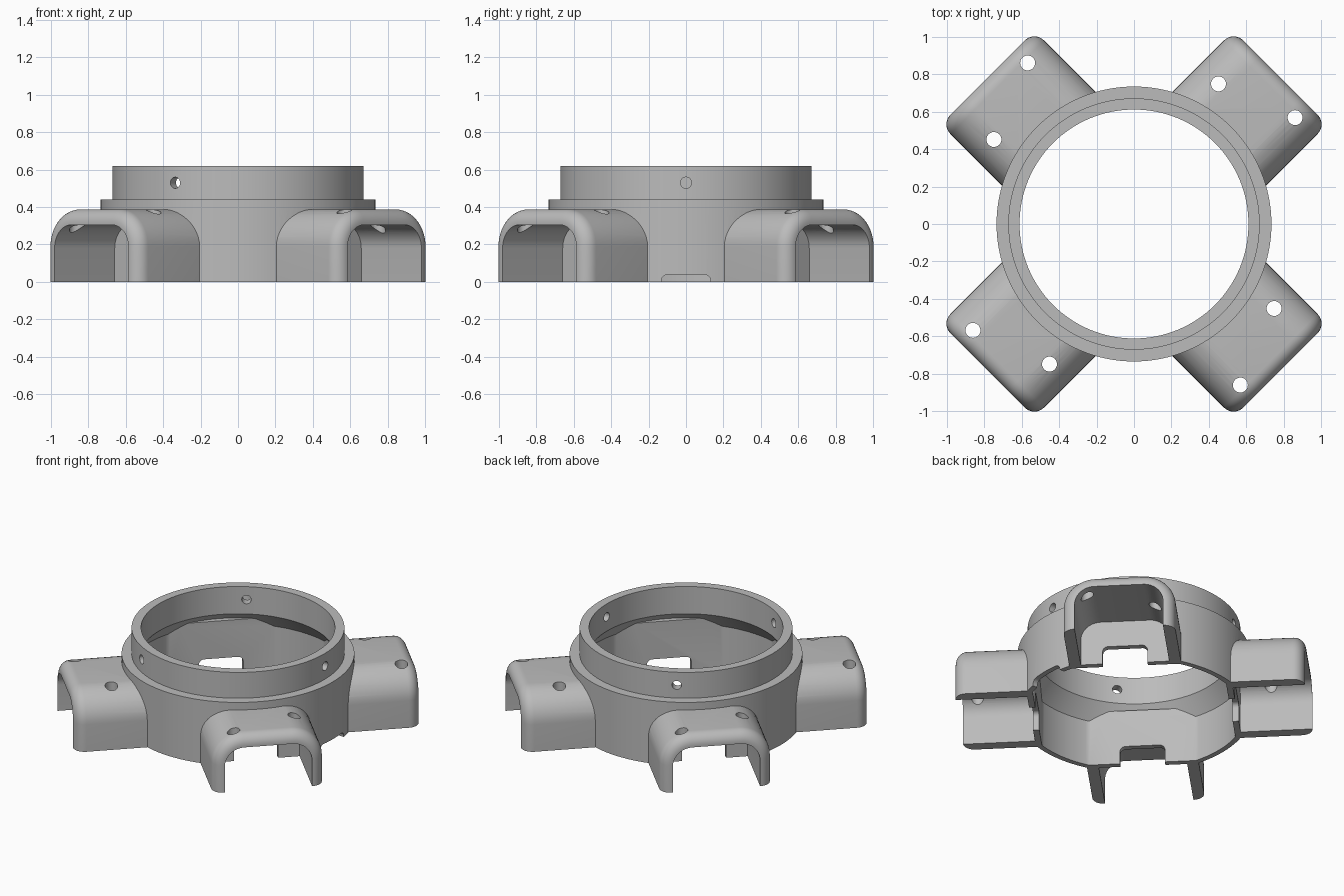
import bpy, bmesh
from math import sin, cos, pi, radians
from mathutils import Matrix

cube = bpy.data.objects.get("Cube")
if cube:
    bpy.data.objects.remove(cube, do_unlink=True)

ARM_ANGLES = [45, 135, 225, 315]


def loft(name, rings, angle=0):
    """Solid skinned through rings of equal point count, turned about z."""
    bm = bmesh.new()
    loops = [[bm.verts.new(p) for p in ring] for ring in rings]
    n = len(loops[0])
    for a, b in zip(loops, loops[1:]):
        for i in range(n):
            j = (i + 1) % n
            bm.faces.new((a[i], a[j], b[j], b[i]))
    bm.faces.new(loops[0])
    bm.faces.new(loops[-1])
    bmesh.ops.recalc_face_normals(bm, faces=bm.faces)
    bm.transform(Matrix.Rotation(radians(angle), 4, 'Z'))
    mesh = bpy.data.meshes.new(name)
    bm.to_mesh(mesh)
    bm.free()
    obj = bpy.data.objects.new(name, mesh)
    bpy.context.collection.objects.link(obj)
    return obj


def circle(r, n):
    return [(r * cos(2 * pi * i / n), r * sin(2 * pi * i / n)) for i in range(n)]


def lathe(name, profile, n=128):
    return loft(name, [[(x, y, z) for x, y in circle(r, n)] for r, z in profile])


def arch(d, w, h, r, bottom=0.0, n=12):
    """Round-shouldered doorway section at distance d from the axis."""
    arc = [(w - r + r * cos(t), h - r + r * sin(t))
           for t in [pi / 2 * i / n for i in range(n + 1)]]
    half = [(w, bottom)] + arc
    return [(d, y, z) for y, z in half + [(-y, z) for y, z in reversed(half)]]


def combine(target, tool, operation):
    mod = target.modifiers.new("cut", 'BOOLEAN')
    mod.operation, mod.solver, mod.object = operation, 'EXACT', tool
    with bpy.context.temp_override(object=target, active_object=target):
        bpy.ops.object.modifier_apply(modifier=mod.name)
    bpy.data.objects.remove(tool, do_unlink=True)


# Stepped ring body
hub = lathe("ring_hub", [(0.735, 0), (0.735, 0.44), (0.672, 0.44), (0.672, 0.62)])

# Four hooded arms with rounded outer rims
W, H, R, FILLET, END = 0.354, 0.388, 0.2, 0.073, 1.107
for a in ARM_ANGLES:
    sections = [arch(0.6, W, H, R)]
    for i in range(9):
        t = pi / 2 * i / 8
        inset = FILLET * (1 - cos(t))
        sections.append(arch(END - FILLET + FILLET * sin(t),
                             W - inset, H - inset, R - inset))
    combine(hub, loft("arm", sections, a), 'UNION')

# Ring bore, flattened where it backs each arm
bore = lathe("bore", [(0.7, -0.1), (0.7, 0.32), (0.612, 0.43), (0.612, 0.8)])
for a in ARM_ANGLES:
    block = loft("flat", [[(d, -0.45, -0.2), (d, 0.45, -0.2), (d, 0.45, 0.385),
                           (d, -0.45, 0.385)] for d in (0.613, 0.9)], a)
    combine(bore, block, 'DIFFERENCE')
combine(hub, bore, 'DIFFERENCE')

# Arm cavities, cable notches and vertical screw holes
for a in ARM_ANGLES:
    cavity = [arch(d, 0.28, 0.305, 0.125, -0.1) for d in (0.652, 1.3)]
    combine(hub, loft("cavity", cavity, a), 'DIFFERENCE')
    notch = [arch(d, 0.142, 0.125, 0.035, -0.1) for d in (0.5, 0.8)]
    combine(hub, loft("notch", notch, a), 'DIFFERENCE')
    for d, lat in ((0.849, 0.21), (1.011, -0.207)):
        hole = [[(d + x, lat + y, z) for x, y in circle(0.04, 32)] for z in (0.1, 0.6)]
        combine(hub, loft("screw_hole", hole, a), 'DIFFERENCE')

# Three radial holes through the collar
for a in (0, 120, 240):
    hole = [[(d, y, 0.53 + z) for y, z in circle(0.03, 32)] for d in (0.5, 0.8)]
    combine(hub, loft("collar_hole", hole, a), 'DIFFERENCE')

# Shallow slot in the lower rim on one side
slot = [arch(d, 0.132, 0.04, 0.036, -0.1) for d in (0.6, 0.85)]
combine(hub, loft("rim_slot", slot), 'DIFFERENCE')

# Plain grey finish
grey = bpy.data.materials.new("light_grey")
grey.use_nodes = True
colour = (0.5, 0.5, 0.5, 1)
grey.diffuse_color = colour
grey.node_tree.nodes["Principled BSDF"].inputs["Base Color"].default_value = colour
hub.data.materials.clear()
hub.data.materials.append(grey)
for p in hub.data.polygons:
    p.material_index = 0

bpy.ops.object.select_all(action='DESELECT')
hub.select_set(True)
bpy.context.view_layer.objects.active = hub
bpy.ops.object.shade_smooth_by_angle(angle=radians(30))
